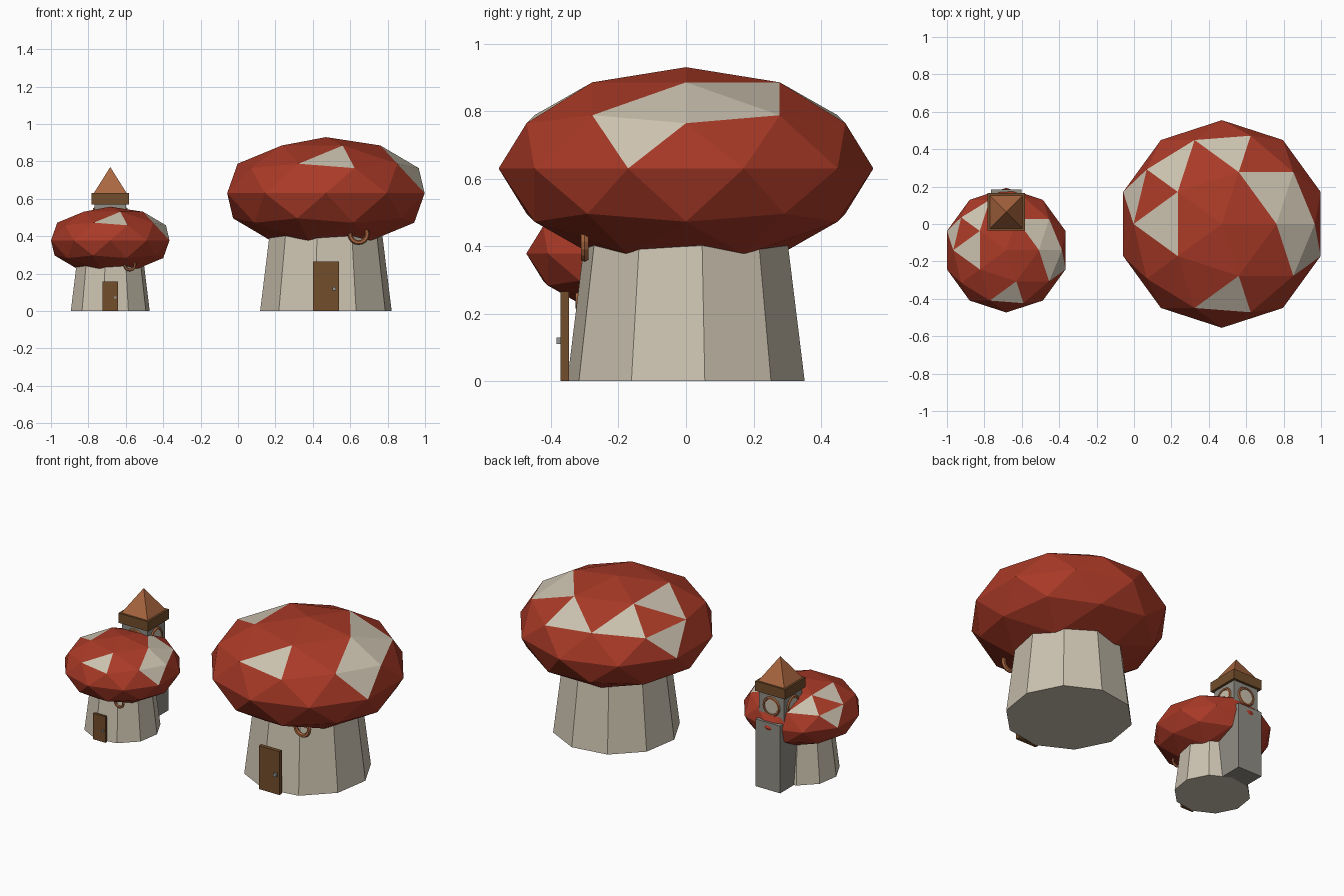
import bpy, bmesh
from math import radians, sin, cos, sqrt, pi
from mathutils import Vector, Matrix

cube = bpy.data.objects.get("Cube")
if cube:
    bpy.data.objects.remove(cube)


def material(name, r, g, b):
    m = bpy.data.materials.new(name)
    m.use_nodes = True
    m.diffuse_color = (r, g, b, 1)
    m.node_tree.nodes["Principled BSDF"].inputs["Base Color"].default_value = (r, g, b, 1)
    return m


RED = material("cap red", 0.40, 0.042, 0.02)
CREAM = material("stem cream", 0.60, 0.54, 0.43)
STONE = material("tower stone", 0.28, 0.27, 0.235)
WOOD = material("dark wood", 0.17, 0.075, 0.025)
TAN = material("roof brown", 0.40, 0.135, 0.05)
METAL = material("knob metal", 0.30, 0.30, 0.29)


def finish(bm, name, *mats):
    mesh = bpy.data.meshes.new(name)
    bmesh.ops.recalc_face_normals(bm, faces=bm.faces)
    bm.to_mesh(mesh)
    bm.free()
    for m in mats:
        mesh.materials.append(m)
    ob = bpy.data.objects.new(name, mesh)
    bpy.context.collection.objects.link(ob)
    return ob


def box(name, center, size, mat):
    bm = bmesh.new()
    bmesh.ops.create_cube(bm, size=1)
    bmesh.ops.scale(bm, vec=size, verts=bm.verts)
    bmesh.ops.translate(bm, vec=center, verts=bm.verts)
    return finish(bm, name, mat)


def frustum(name, base, sides, r1, r2, height, turn, mat):
    bm = bmesh.new()
    bmesh.ops.create_cone(bm, cap_ends=True, segments=sides, radius1=r1, radius2=r2, depth=height)
    place = Matrix.Translation(Vector(base) + Vector((0, 0, height / 2)))
    bm.transform(place @ Matrix.Rotation(radians(turn), 4, 'Z'))
    return finish(bm, name, mat)


def ring(name, center, turn, major, minor, mat):
    # Upright ring facing -y before it is turned about z
    bm = bmesh.new()
    n, m = 16, 6
    rows = []
    for i in range(n):
        a = 2 * pi * i / n
        row = []
        for j in range(m):
            b = 2 * pi * j / m
            r = major + minor * cos(b)
            row.append(bm.verts.new((r * cos(a), minor * sin(b), r * sin(a))))
        rows.append(row)
    for i in range(n):
        p, q = rows[i], rows[(i + 1) % n]
        for j in range(m):
            k = (j + 1) % m
            bm.faces.new((p[j], q[j], q[k], p[k]))
    bm.transform(Matrix.Translation(center) @ Matrix.Rotation(radians(turn), 4, 'Z'))
    return finish(bm, name, mat)


def pane(name, center, turn, radius, mat):
    bm = bmesh.new()
    bmesh.ops.create_cone(bm, cap_ends=True, segments=16, radius1=radius, radius2=radius, depth=0.008)
    bm.transform(Matrix.Translation(center) @ Matrix.Rotation(radians(turn), 4, 'Z')
                 @ Matrix.Rotation(radians(90), 4, 'X'))
    return finish(bm, name, mat)


# Pale facets of the cap: compass angle and height on the unit sphere
SPOTS = [(-13, .61), (-18, .32), (13, .61), (36, .74), (275, .61),
         (85, .61), (131, .61), (180, .74), (162, .32)]


def cap(name, center, radius, half_height):
    bm = bmesh.new()
    bmesh.ops.create_icosphere(bm, subdivisions=2, radius=1)
    for angle, z in SPOTS:
        a, r = radians(angle), sqrt(1 - z * z)
        d = Vector((r * cos(a), r * sin(a), z))
        face = max(bm.faces, key=lambda f: f.calc_center_median().normalized().dot(d))
        face.material_index = 1
    bmesh.ops.scale(bm, vec=(radius, radius, half_height), verts=bm.verts)
    bmesh.ops.translate(bm, vec=center, verts=bm.verts)
    return finish(bm, name, RED, CREAM)


def house(label, ox, oy, s):
    def at(x, y, z):
        return Vector((ox + x * s, oy + y * s, z * s))
    frustum(label + "_stem", at(0, 0, 0), 10, .356 * s, .30 * s, .45 * s, -9, CREAM)
    cap(label + "_cap", at(0, 0, .63), .555 * s, .30 * s)
    box(label + "_door", at(0, -.359, .1325), (.14 * s, .024 * s, .265 * s), WOOD)
    box(label + "_door_knob", at(.045, -.374, .12), (.02 * s, .02 * s, .02 * s), METAL)
    ring(label + "_window_ring", at(.175, -.30, .412), 0, .046 * s, .013 * s, TAN)


house("large", .47, 0, 1)
house("small", -.683, -.14, .6)

# Bell tower behind the small house
TX, TY, HALF = -.683, .065, .085
box("tower_base", (TX, .085, .205), (.165, .20, .41), STONE)
box("tower_belfry", (TX, TY, .46), (2 * HALF, 2 * HALF, .24), STONE)
box("tower_eave", (TX, TY, .6), (.20, .20, .06), WOOD)
frustum("tower_roof", (TX, TY, .63), 4, .088 * sqrt(2), 0, .14, 45, TAN)
for side, turn in (("front", 0), ("left", 90), ("back", 180), ("right", 270)):
    a = radians(turn - 90)
    spot = Vector((TX + HALF * cos(a), TY + HALF * sin(a), .495))
    ring("belfry_ring_" + side, spot, turn, .05, .009, TAN)
    pane("belfry_window_" + side, spot, turn, .05, CREAM)
